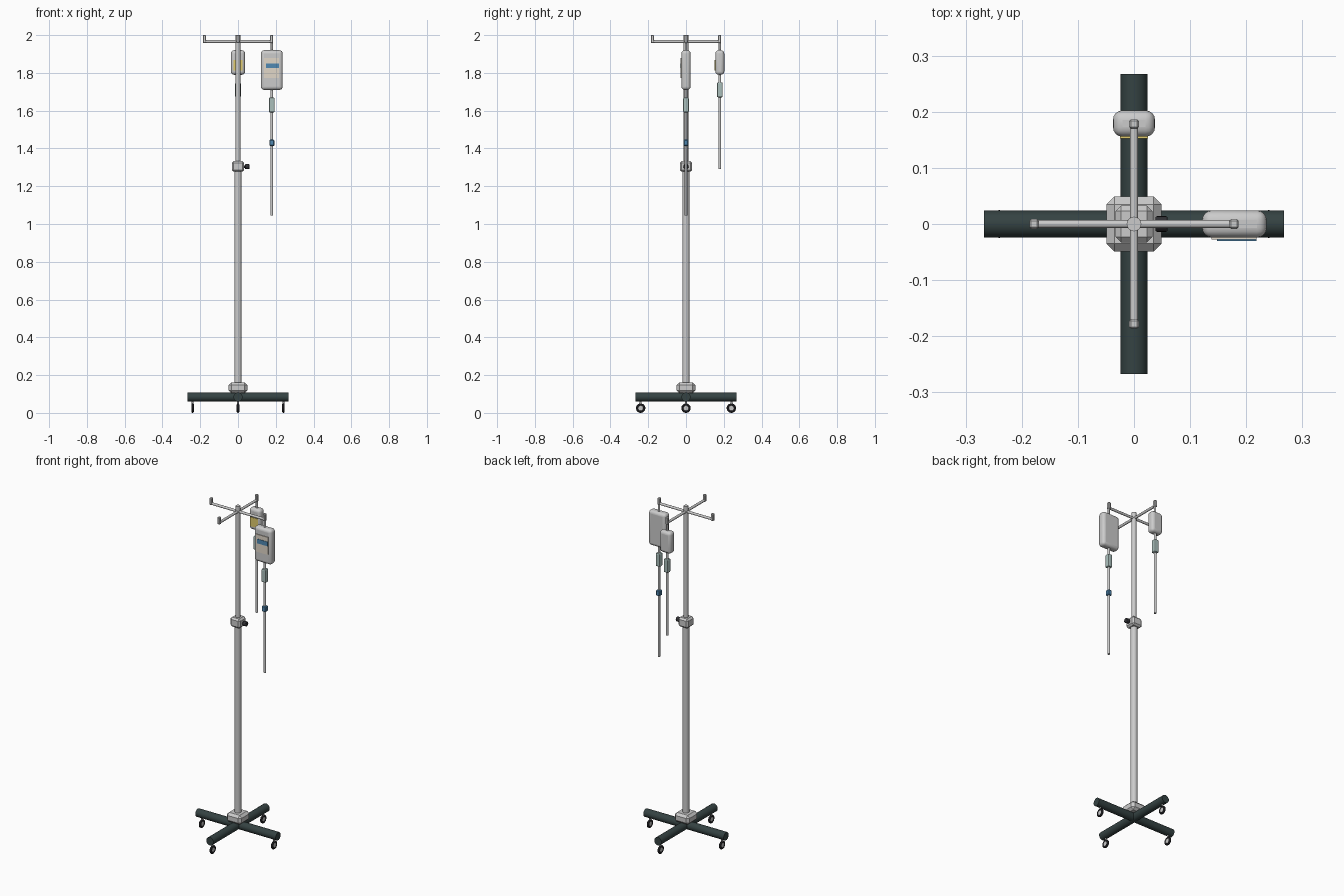
import bpy
from math import pi
from mathutils import Vector

if "Cube" in bpy.data.objects:
    bpy.data.objects.remove(bpy.data.objects["Cube"])


def material(name, rgb):
    m = bpy.data.materials.new(name)
    m.diffuse_color = (*rgb, 1)
    m.use_nodes = True
    m.node_tree.nodes["Principled BSDF"].inputs["Base Color"].default_value = m.diffuse_color
    return m


DARK = material("dark_base", (0.035, 0.055, 0.055))
BLACK = material("black_plastic", (0.03, 0.03, 0.035))
CREAM = material("cream_label", (0.75, 0.68, 0.58))
BLUE = material("blue_plastic", (0.08, 0.25, 0.45))
YELLOW = material("yellow_label", (0.75, 0.6, 0.15))
GREEN = material("clear_green", (0.4, 0.52, 0.5))


def finish(ob, name, mat, bevel, segments):
    ob.name = name
    if mat:
        ob.data.materials.append(mat)
    if bevel:
        b = ob.modifiers.new("bevel", 'BEVEL')
        b.width, b.segments = bevel, segments
        b.limit_method, b.angle_limit = 'ANGLE', 0.9
    return ob


def rod(name, a, b, r, mat=None, sides=20, bevel=0):
    a, b = Vector(a), Vector(b)
    d = b - a
    bpy.ops.mesh.primitive_cylinder_add(
        vertices=sides, radius=r, depth=d.length, location=(a + b) / 2,
        rotation=d.to_track_quat('Z', 'Y').to_euler())
    ob = bpy.context.object
    bpy.ops.object.shade_smooth_by_angle(angle=0.7)
    return finish(ob, name, mat, bevel, 2)


def box(name, centre, size, mat=None, bevel=0, segments=1):
    bpy.ops.mesh.primitive_cube_add(size=1, location=centre)
    ob = bpy.context.object
    ob.scale = size
    bpy.ops.object.transform_apply(location=False, rotation=False, scale=True)
    return finish(ob, name, mat, bevel, segments)


# Crossed base legs
rod("base_leg_x", (-0.267, 0, 0.084), (0.267, 0, 0.084), 0.024, DARK, 24)
rod("base_leg_y", (0, -0.267, 0.084), (0, 0.267, 0.084), 0.024, DARK, 24)

# Casters: stem, wheel and hub
for i, (x, y) in enumerate([(0.24, 0), (-0.24, 0), (0, 0.24), (0, -0.24)]):
    rod(f"caster_stem_{i}", (x, y, 0.03), (x, y, 0.07), 0.005, None, 12)
    bpy.ops.mesh.primitive_torus_add(
        major_radius=0.018, minor_radius=0.007, major_segments=24,
        minor_segments=10, location=(x, y, 0.025), rotation=(0, pi / 2, 0))
    finish(bpy.context.object, f"caster_wheel_{i}", BLACK, 0, 1)
    bpy.ops.object.shade_smooth_by_angle()
    rod(f"caster_hub_{i}", (x - 0.005, y, 0.025), (x + 0.005, y, 0.025), 0.014)

# Telescoping pole with hub, collar and clamp knob
box("base_hub", (0, 0, 0.133), (0.098, 0.098, 0.056), None, 0.014)
rod("lower_pole", (0, 0, 0.1), (0, 0, 1.3), 0.019, None, 24)
box("height_collar", (0, 0, 1.305), (0.066, 0.066, 0.056), None, 0.01)
rod("collar_knob_stem", (0.03, 0, 1.304), (0.045, 0, 1.304), 0.007, BLACK)
rod("collar_knob", (0.038, 0, 1.304), (0.06, 0, 1.304), 0.014, BLACK, 16, 0.003)
rod("upper_pole", (0, 0, 1.3), (0, 0, 2.0), 0.013, None, 24)

# Hanger arms with upturned ends
for i, (x, y) in enumerate([(1, 0), (-1, 0), (0, 1), (0, -1)]):
    e = 0.178
    rod(f"hanger_arm_{i}", (0, 0, 1.966), (x * 0.184, y * 0.184, 1.966), 0.0075, None, 16)
    box(f"hook_tip_{i}", (x * e, y * e, 1.979), (0.017, 0.017, 0.042), None, 0.003)


def drip_bag(name, x, y, size, z_top, chamber_top, tube_end):
    w, d, h = size
    box(name + "_bag", (x, y, z_top - h / 2), size, None, 0.017, 4)
    bpy.ops.object.shade_smooth_by_angle(angle=0.7)
    rod(name + "_hanger", (x, y, z_top - 0.01), (x, y, 1.966), 0.006, None, 12)
    box(name + "_drip_chamber", (x, y, chamber_top - 0.04),
        (0.03, 0.03, 0.08), GREEN, 0.007, 2)
    rod(name + "_tube", (x, y, tube_end), (x, y, z_top - h + 0.01), 0.007, None, 12)


# Large bag with striped label and blue tube clamp
drip_bag("large", 0.179, 0, (0.115, 0.048, 0.21), 1.92, 1.67, 1.045)
box("large_label", (0.178, -0.025, 1.825), (0.08, 0.006, 0.105), CREAM)
box("large_label_stripe", (0.183, -0.028, 1.838), (0.07, 0.005, 0.026), BLUE)
box("tube_clamp", (0.179, 0, 1.43), (0.026, 0.026, 0.034), BLUE, 0.004)

# Small bag with yellow label
drip_bag("small", 0, 0.179, (0.075, 0.047, 0.13), 1.92, 1.75, 1.29)
box("small_label", (0, 0.155, 1.84), (0.05, 0.006, 0.055), YELLOW)
